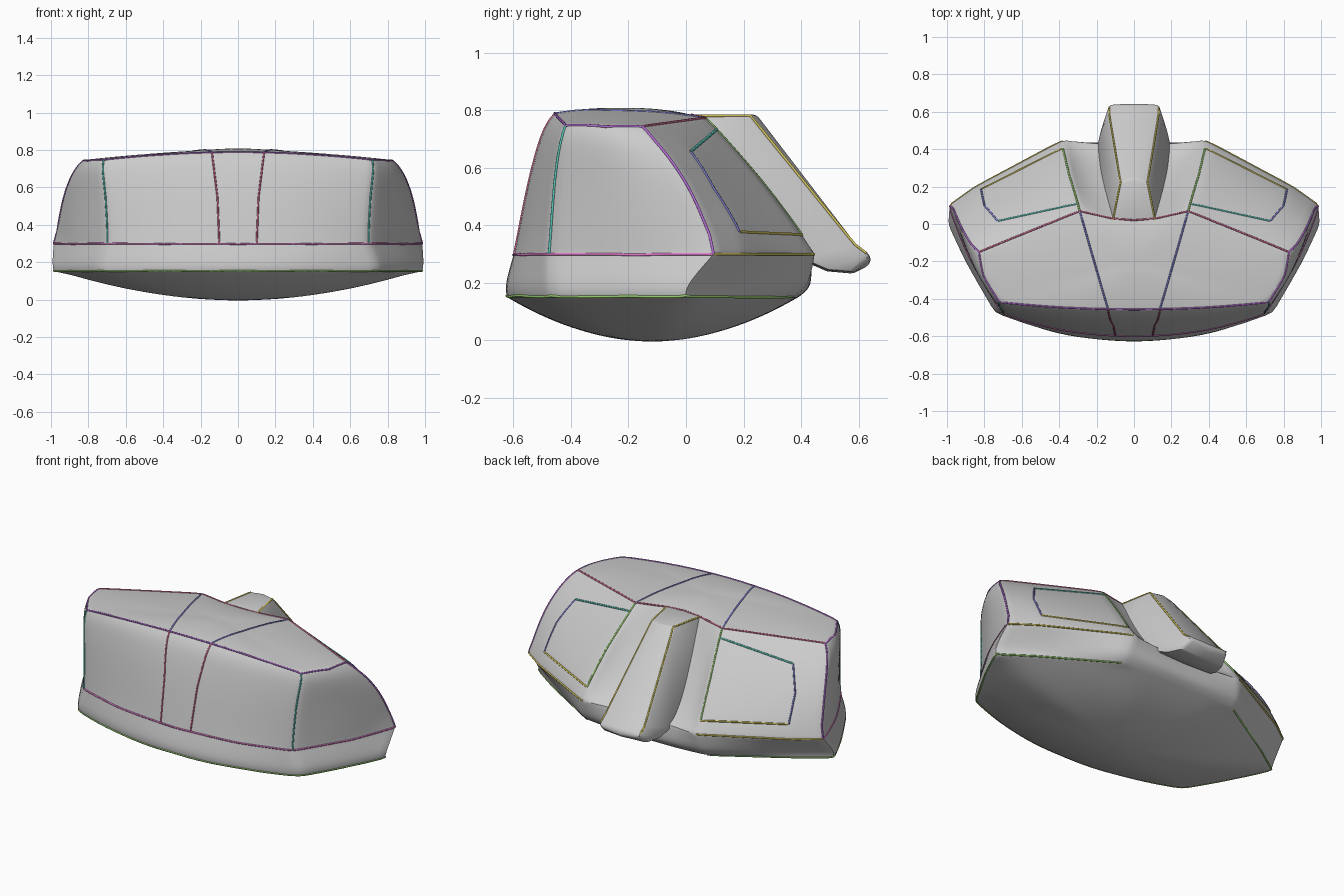
import bpy, bmesh, math
from mathutils import Vector

if "Cube" in bpy.data.objects:
    bpy.data.objects.remove(bpy.data.objects["Cube"])


def finish(obj):
    """Apply modifiers and shade with sharp creases."""
    bpy.ops.object.select_all(action='DESELECT')
    obj.select_set(True)
    bpy.context.view_layer.objects.active = obj
    bpy.ops.object.convert(target='MESH')
    bpy.ops.object.shade_smooth_by_angle(angle=math.radians(32))


def skin(name, rows, sharp_rows=(), sharp_cols=(), col_span=(0, 0)):
    """Skin rows of points (one row may be a single tip) into a half shell."""
    bm = bmesh.new()
    crease = bm.edges.layers.float.new('crease_edge')
    n = max(len(r) for r in rows)
    grid = []
    for r in rows:
        vs = [bm.verts.new(p) for p in r]
        grid.append(vs if len(vs) > 1 else vs * n)
    for a, b in zip(grid, grid[1:]):
        for c in range(n - 1):
            bm.faces.new(list(dict.fromkeys((a[c], a[c + 1], b[c + 1], b[c]))))

    def mark(u, v):
        e = bm.edges.get((u, v))
        if e:
            e[crease] = 0.9
    for r in sharp_rows:
        for c in range(n - 1):
            mark(grid[r][c], grid[r][c + 1])
    for c in sharp_cols:
        for r in range(*col_span):
            mark(grid[r][c], grid[r + 1][c])
    me = bpy.data.meshes.new(name)
    bm.to_mesh(me)
    bm.free()
    obj = bpy.data.objects.new(name, me)
    bpy.context.collection.objects.link(obj)
    m = obj.modifiers.new('mirror', 'MIRROR')
    m.use_clip = True
    return obj


# Half outlines: front centre, around the side, to rear centre
rim = [(0, -.635), (.4, -.595), (.74, -.47), (.9, -.2), (.99, 0),
       (.8, .13), (.4, .37), (.22, .39), (0, .39)]
belt = [(0, -.61), (.4, -.575), (.7, -.48), (.89, -.18), (.99, .1),
        (.85, .2), (.38, .45), (.22, .43), (0, .42)]
ledge = [(0, -.597, .37), (.4, -.56, .37), (.7, -.475, .37), (.9, -.17, .37),
         (.97, .085, .37), (.82, .19, .38), (.38, .41, .37), (.25, .34, .34), (0, .34, .34)]
mid = [(0, -.56, .55), (.4, -.53, .55), (.71, -.462, .55), (.89, -.19, .55),
       (.94, .01, .55), (.8, .1, .53), (.345, .27, .56), (.24, .18, .55), (0, .18, .55)]
shoulder = [(0, -.505, .74), (.4, -.49, .735), (.73, -.44, .7), (.85, -.27, .7),
            (.885, -.1, .69), (.73, .02, .66), (.3, .11, .735), (.2, .07, .735), (0, .05, .735)]
plate = [(0, -.46, .795), (.4, -.45, .78), (.72, -.42, .75), (.81, -.28, .75),
         (.83, -.15, .745), (.66, -.08, .755), (.29, .07, .775), (.12, .03, .78), (0, .02, .785)]
rim = [(x, y, .15) for x, y in rim]
belt = [(x, y, .3) for x, y in belt]
lip = [(x * 1.01, y * 1.015 + (.05 if y > .3 else 0), .19) for x, y, z in rim]

low, high = Vector((0, -.12, 0)), Vector((0, -.2, .81))
bowl = [[(x * s, low.y + (y - low.y) * s, .157 * s * s - .007) for x, y, z in rim]
        for s in (.3, .6, .85)]
crown = [[high.lerp(Vector(p), s) + Vector((0, 0, .006)) for p in plate] for s in (.75, .4)]

# Main shell
rows = [[(0, low.y, -.008)]] + bowl + [rim, lip, belt, ledge, mid, shoulder, plate] + crown + [[high]]
body = skin('body_shell', rows, (4, 6, 10), (2, 4, 5, 6), (4, 10))
sub = body.modifiers.new('smooth', 'SUBSURF')
sub.levels = sub.render_levels = 3
finish(body)

# Sloping rear spine: top y, z, half width, then base y, z, half width
stations = [(0, .783, .12, 0, .6, .15), (.225, .785, .075, .08, .6, .16),
            (.59, .335, .135, .41, .28, .2), (.63, .305, .135, .49, .245, .18),
            (.645, .285, .125, .58, .237, .15)]
spine_rows = []
for y, z, w, by, bz, bw in stations:
    spine_rows.append([(0, y + (.02 if y == .225 else 0), z), (w, y, z),
                       (bw, by, bz), (0, by, bz - .005)])
spine = skin('rear_spine', [[(0, 0, .69)]] + spine_rows + [[(0, .635, .26)]])
bm = bmesh.new()
bm.from_mesh(spine.data)
bmesh.ops.reverse_faces(bm, faces=bm.faces)
bm.to_mesh(spine.data)
bm.free()
bev = spine.modifiers.new('bevel', 'BEVEL')
bev.width, bev.segments = .014, 2
finish(spine)


# Coloured seam lines laid on the shell
def seam(name, pts, colour, target=body):
    mat = bpy.data.materials.new(name + '_colour')
    mat.diffuse_color = (*colour, 1)
    mat.use_nodes = True
    mat.node_tree.nodes["Principled BSDF"].inputs["Base Color"].default_value = mat.diffuse_color
    cu = bpy.data.curves.new(name, 'CURVE')
    cu.dimensions = '3D'
    cu.bevel_depth, cu.bevel_resolution = .005, 1
    cu.materials.append(mat)
    path = []
    for a, b in zip(pts, pts[1:]):
        path += [Vector(a).lerp(Vector(b), i / 8) for i in range(8)]
    path.append(Vector(pts[-1]))
    for side in (1, -1):
        sp = cu.splines.new('POLY')
        sp.points.add(len(path) - 1)
        for q, p in zip(sp.points, path):
            hit = target.closest_point_on_mesh(p)[1]
            q.co = (side * hit.x, hit.y, hit.z, 1)
    obj = bpy.data.objects.new(name, cu)
    bpy.context.collection.objects.link(obj)


purple, teal, red = (.45, .15, .65), (.1, .6, .5), (.65, .15, .3)
green, blue, yellow, pink = (.3, .6, .15), (.2, .2, .6), (.65, .55, .1), (.75, .2, .6)
seam('rim_seam', rim[:7], green)
seam('belt_seam', belt[:5], pink)
seam('rear_belt_seam', belt[4:7], yellow)
seam('front_corner_seam', [r[2] for r in (belt, mid, shoulder, plate)], teal)
seam('side_rear_seam', [r[4] for r in (belt, ledge, mid, shoulder, plate)], purple)
seam('panel_outer_seam', [r[5] for r in (ledge, mid, shoulder)], blue)
seam('panel_inner_seam', [r[6] for r in (ledge, mid, shoulder, plate)], green)
seam('panel_top_seam', [shoulder[5], shoulder[6]], teal)
seam('panel_bottom_seam', [ledge[5], ledge[6]], yellow)
seam('roof_edge_seam', plate[:5], purple)
seam('roof_rear_seam', plate[4:], red)
seam('roof_panel_seam', [(.14, -.45, .79), (.29, .07, .775)], blue)
seam('front_panel_seam', [(.1, -.605, .3), (.11, -.555, .55), (.14, -.46, .795)], red)
seam('spine_edge_seam', [s[1] for s in spine_rows[:4]], yellow, spine)
